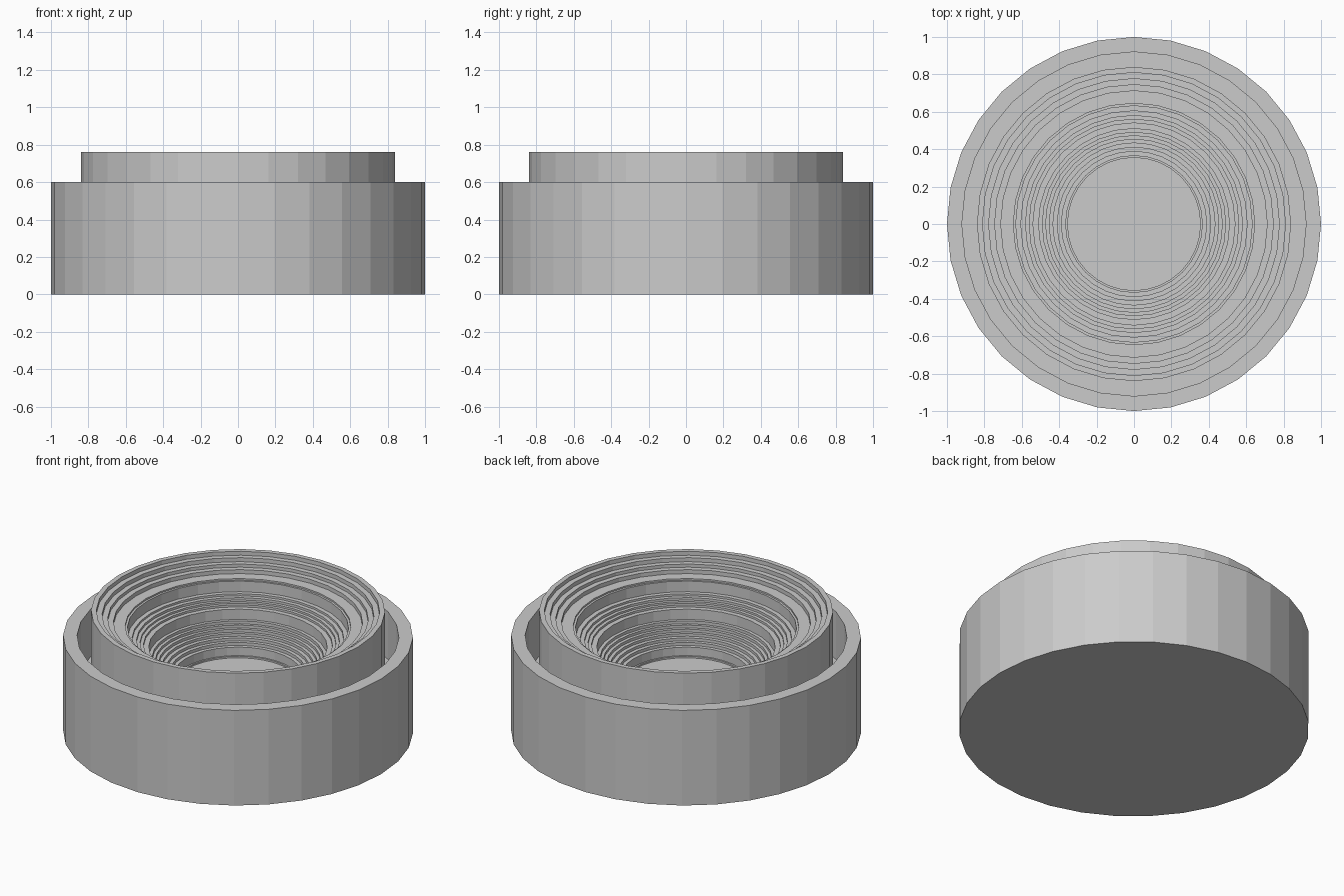
import bpy, bmesh
from math import cos, sin, tau

if "Cube" in bpy.data.objects:
    bpy.data.objects.remove(bpy.data.objects["Cube"])

SIDES = 32


def lathe(name, profile):
    """Revolve an (r, z) profile about z; both end rings are capped with a flat disc."""
    bm = bmesh.new()
    rings = [[bm.verts.new((r * cos(tau * i / SIDES), r * sin(tau * i / SIDES), z))
              for i in range(SIDES)] for r, z in profile]
    for a, b in zip(rings, rings[1:]):
        for i in range(SIDES):
            j = (i + 1) % SIDES
            bm.faces.new((a[i], a[j], b[j], b[i]))
    bm.faces.new(rings[0][::-1])
    bm.faces.new(rings[-1])
    bmesh.ops.recalc_face_normals(bm, faces=bm.faces)
    mesh = bpy.data.meshes.new(name)
    bm.to_mesh(mesh)
    bm.free()
    obj = bpy.data.objects.new(name, mesh)
    bpy.context.collection.objects.link(obj)
    return obj


def terraces(steps, start_z):
    """Vertical risers at each radius, each dropping to the next flat tread."""
    points, z = [], start_z
    for r, next_z in steps:
        points += [(r, z), (r, next_z)]
        z = next_z
    return points


# Outer barrel, groove, raised inner barrel and stepped funnel in one closed shell
barrel = [(1.0, 0.0), (1.0, 0.6), (0.92, 0.6), (0.92, 0.30), (0.84, 0.30), (0.84, 0.76)]

# Upper ribs, wide shelf, middle ribs, lower ribs, floor: (radius, height below riser)
funnel = [
    (0.81, 0.735), (0.777, 0.71), (0.745, 0.69), (0.712, 0.665),
    (0.645, 0.655), (0.632, 0.588), (0.605, 0.575), (0.58, 0.56),
    (0.56, 0.548), (0.54, 0.535), (0.51, 0.47), (0.49, 0.452),
    (0.472, 0.435), (0.453, 0.417), (0.433, 0.40), (0.41, 0.382),
    (0.388, 0.363), (0.365, 0.31), (0.355, 0.30),
]

lathe("lens_barrel", barrel + terraces(funnel, 0.76))
